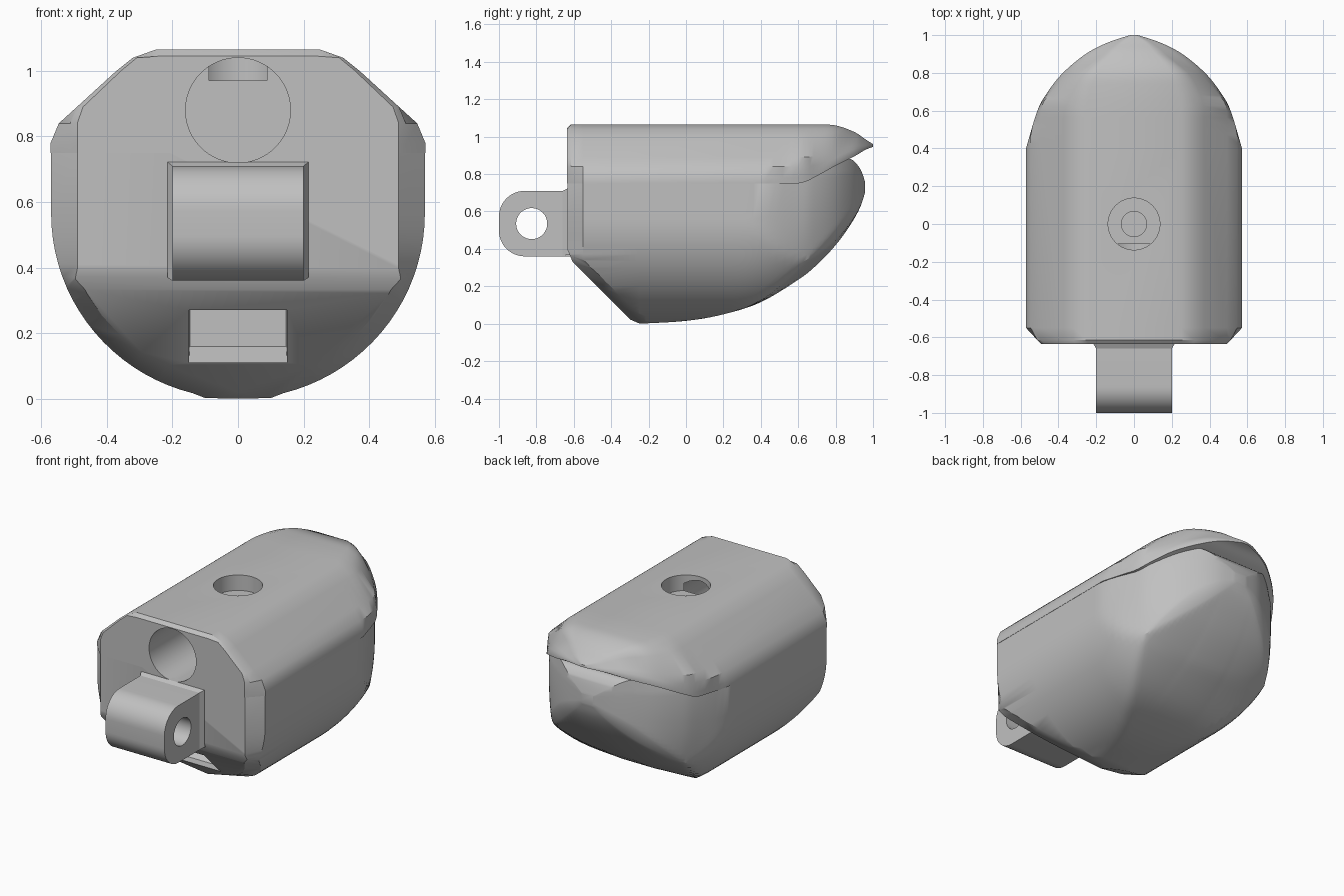
import bpy, bmesh, math
from mathutils import Vector

cube = bpy.data.objects.get("Cube")
if cube:
    bpy.data.objects.remove(cube, do_unlink=True)

grey = bpy.data.materials.new("plain grey")
grey.use_nodes = True
COLOUR = (0.53, 0.53, 0.53, 1)
grey.diffuse_color = COLOUR
grey.node_tree.nodes["Principled BSDF"].inputs["Base Color"].default_value = COLOUR
HALF = 0.57


def activate(ob):
    bpy.ops.object.select_all(action='DESELECT')
    ob.select_set(True)
    bpy.context.view_layer.objects.active = ob


def loft(name, rings, planes=()):
    """Skin closed rings of points, cap both ends, then slice along each plane."""
    bm = bmesh.new()
    loops = [[bm.verts.new(p) for p in ring] for ring in rings]
    for a, b in zip(loops, loops[1:]):
        for i in range(len(a)):
            j = (i + 1) % len(a)
            bm.faces.new((a[i], a[j], b[j], b[i]))
    bm.faces.new(loops[0])
    bm.faces.new(loops[-1])
    for point, normal in planes:
        geom = bm.verts[:] + bm.edges[:] + bm.faces[:]
        bmesh.ops.bisect_plane(bm, geom=geom, plane_co=point,
                               plane_no=normal, clear_outer=True)
        rim = [e for e in bm.edges if e.is_boundary]
        if rim:
            bmesh.ops.holes_fill(bm, edges=rim, sides=0)
    bmesh.ops.recalc_face_normals(bm, faces=bm.faces[:])
    mesh = bpy.data.meshes.new(name)
    bm.to_mesh(mesh)
    bm.free()
    ob = bpy.data.objects.new(name, mesh)
    bpy.context.collection.objects.link(ob)
    mesh.materials.append(grey)
    return ob


def smooth_stations(rows, steps=5):
    """Catmull-Rom resampling of (y, half width, low z, high z) rows."""
    pts = [Vector(r) for r in rows]
    out = []
    for i in range(len(pts) - 1):
        p0, p1, p2 = pts[max(i - 1, 0)], pts[i], pts[i + 1]
        p3 = pts[min(i + 2, len(pts) - 1)]
        for s in range(steps):
            t = s / steps
            v = 0.5 * (2 * p1 + (p2 - p0) * t + (2 * p0 - 5 * p1 + 4 * p2 - p3) * t * t
                       + (3 * p1 - p0 - 3 * p2 + p3) * t ** 3)
            v[1] = min(v[1], HALF)
            v[2] = max(v[2], 0)
            out.append(tuple(v))
    return out + [tuple(pts[-1])]


def section(half, station, blend, grow=1.0):
    """Mirrored half profile, trimmed to a station and partly scaled to round it."""
    y, w, low, high = station
    start, span, most = blend
    t = most * min(max((y - start) / span, 0), 1)
    z0, z1 = half[0][1], half[-1][1]
    pts = []
    for x, z in half:
        x = (1 - t) * min(x, w) + t * x * w / HALF
        scaled = low + (z - z0) * (high - low) / (z1 - z0)
        z = (1 - t) * min(max(z, low), high) + t * scaled
        pts.append((x * grow, z))
    return [(x, y, z) for x, z in pts] + [(-x, y, z) for x, z in reversed(pts)]


def cylinder(radius, start, end):
    a, b = Vector(start), Vector(end)
    bpy.ops.mesh.primitive_cylinder_add(vertices=64, radius=radius, depth=(b - a).length,
                                        location=(a + b) / 2)
    ob = bpy.context.object
    ob.rotation_euler = (b - a).to_track_quat('Z', 'Y').to_euler()
    ob.hide_render = True
    return ob


def carve(ob, cutters):
    for c in cutters:
        mod = ob.modifiers.new("carve", 'BOOLEAN')
        mod.operation, mod.solver, mod.object = 'DIFFERENCE', 'EXACT', c
        activate(ob)
        bpy.ops.object.modifier_apply(modifier=mod.name)


def rect(y, x, low, high):
    return [(x, y, low), (x, y, high), (-x, y, high), (-x, y, low)]


def corner_plane(corner, n1, n2, inset):
    """Plane that takes the edge off where two faces meet."""
    n = (Vector(n1).normalized() + Vector(n2).normalized()).normalized()
    return Vector(corner) - n * inset, n


# Lower body: round-bottomed prism, bulging up and closing towards the back
R = 0.565
arc = [math.radians(a) for a in range(10, 91, 4)]
body_half = [(0.1, 0)] + [(HALF * math.sin(a), R - R * math.cos(a)) for a in arc[1:]]
body_half += [(HALF, 0.76), (0.54, 0.8), (0.47, 0.88)]
body_blend = (0.3, 0.35, 0.4)
body_rear = smooth_stations([
    (-0.25, HALF, 0, 0.88), (0, HALF, 0.015, 0.88), (0.2, HALF, 0.05, 0.88),
    (0.4, 0.565, 0.115, 0.88), (0.6, 0.495, 0.235, 0.88), (0.7, 0.44, 0.315, 0.88),
    (0.8, 0.355, 0.42, 0.88), (0.88, 0.25, 0.53, 0.88), (0.93, 0.15, 0.62, 0.83),
    (0.957, 0.04, 0.7, 0.76)])
body_front = [(-0.634, 0.49, 0, 0.88), (-0.55, HALF, 0, 0.88)]

# Sloped underside at the front, with its edges eased
front, slope, down = (0, -1, 0), (0, -1, -1), (0, 0, -1)
planes = [((0, -0.275, 0), slope),
          corner_plane((0, -0.635, 0.36), front, slope, 0.015),
          corner_plane((0, -0.275, 0), slope, down, 0.01)]
for deg in range(20, 66, 9):
    a = math.radians(deg)
    z = R - R * math.cos(a)
    for side in (-1, 1):
        planes.append(corner_plane((side * HALF * math.sin(a), -0.275 - z, z),
                                   (side * math.sin(a), 0, -math.cos(a)), slope, 0.03))
body = loft("lower_body", [section(body_half, s, body_blend) for s in body_front + body_rear],
            planes)

# Upper shell: chamfered roof ending in a rounded visor
lid_half = [(HALF, 0.75), (HALF, 0.78), (0.545, 0.84), (0.49, 0.89),
            (0.37, 1.0), (0.32, 1.04), (0.25, 1.065)]
lid_blend = (0.6, 0.3, 1.0)
lid_rear = smooth_stations([
    (0.4, HALF, 0.75, 1.065), (0.6, 0.51, 0.75, 1.065), (0.7, 0.455, 0.79, 1.065),
    (0.8, 0.375, 0.845, 1.06), (0.9, 0.255, 0.895, 1.025), (0.96, 0.14, 0.93, 0.985),
    (1.0, 0.02, 0.945, 0.96)])
rings = [section(lid_half, (-0.635, 0.508, 0.75, 1.045), lid_blend, 0.965)]
rings += [section(lid_half, s, lid_blend, 1.003) for s in
          [(-0.615, 0.51, 0.75, 1.065), (-0.55, HALF, 0.75, 1.065)] + lid_rear]
lid = loft("upper_shell", rings)

# Hinge lug with rounded corners, a cross hole and a flared root
mid_z, r, flat = 0.535, 0.137, 0.038
outline = [(-0.6, mid_z + r + flat)]
for i in range(26):
    a = math.pi * (i if i < 13 else i - 1) / 24
    shift = flat if i < 13 else -flat
    outline.append((-1 + r - r * math.sin(a), mid_z + shift + r * math.cos(a)))
outline.append((-0.6, mid_z - r - flat))
lug = loft("hinge_lug", [[(x, y, z) for y, z in outline] for x in (-0.2, 0.2)])
loft("hinge_root", [rect(-0.66, 0.2, 0.36, 0.71), rect(-0.635, 0.215, 0.37, 0.722),
                    rect(-0.6, 0.215, 0.37, 0.722)])

# Openings: front bore, stepped top hole, slot in the sloped underside, pin hole
front_bore = cylinder(0.16, (0, -0.8, 0.88), (0, -0.105, 0.88))
top_recess = cylinder(0.137, (0, 0, 0.97), (0, 0, 1.2))
top_bore = cylinder(0.067, (0, 0, 0.6), (0, 0, 1.1))
pin_hole = cylinder(0.083, (-0.4, -0.825, mid_z), (0.4, -0.825, mid_z))
slot = loft("slot_cutter", [rect(-0.7, 0.15, 0.11, 0.27), rect(-0.33, 0.15, 0.11, 0.27),
                            rect(-0.26, 0.147, 0.16, 0.27)])
carve(lid, [front_bore, top_recess, top_bore])
carve(body, [front_bore, top_bore, slot])
carve(lug, [pin_hole])
for cutter in (front_bore, top_recess, top_bore, pin_hole, slot):
    bpy.data.objects.remove(cutter, do_unlink=True)

# Smooth curved surfaces, keep hard edges
for ob in (body, lid, lug):
    activate(ob)
    bpy.ops.object.shade_smooth_by_angle(angle=math.radians(30))
